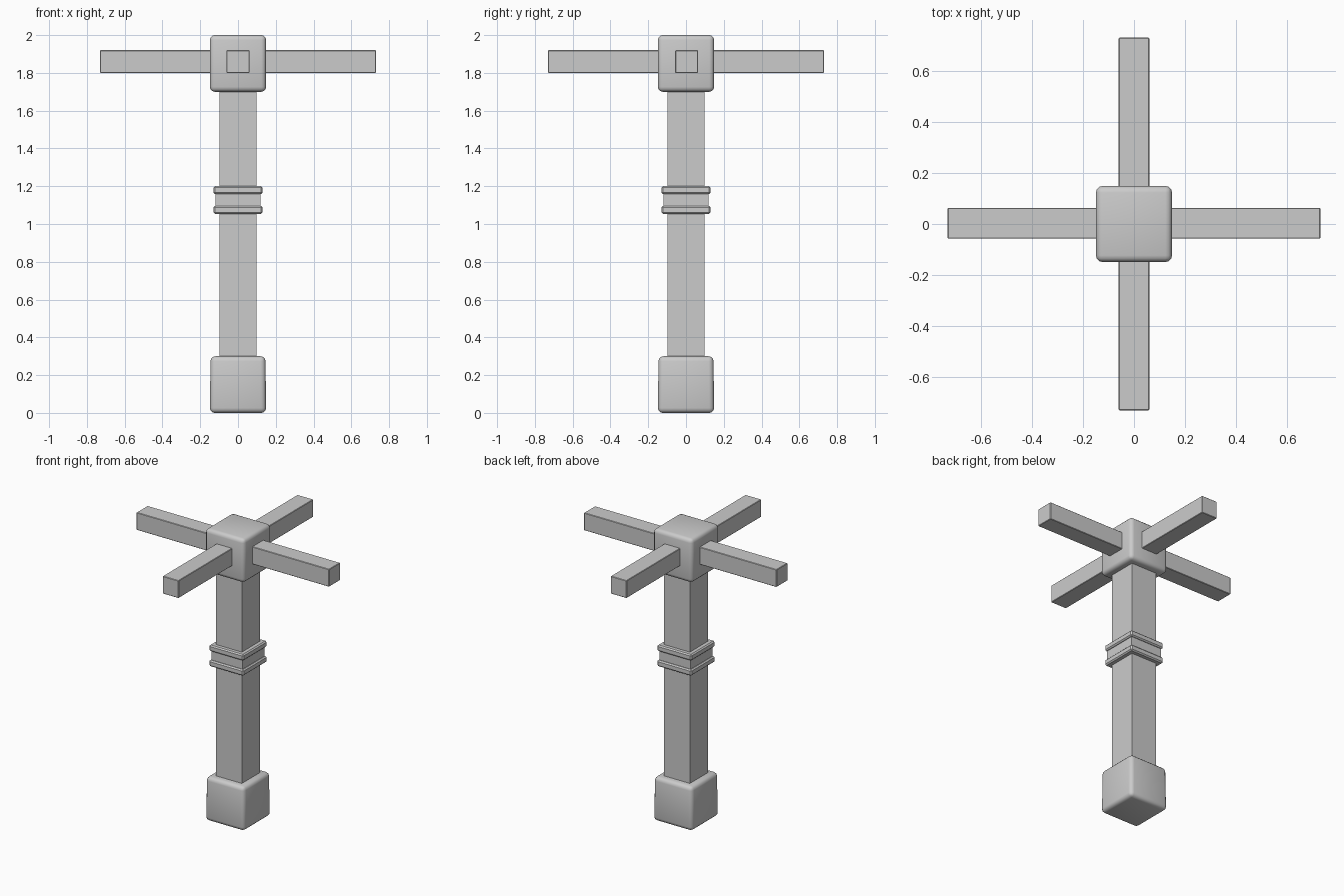
import bpy, bmesh
from mathutils import Matrix

if "Cube" in bpy.data.objects:
    bpy.data.objects.remove(bpy.data.objects["Cube"])


def block(name, size, centre, bevel=0.0, segments=1, top_scale=1.0, smooth=False):
    bm = bmesh.new()
    bmesh.ops.create_cube(bm, size=1.0)
    for v in bm.verts:
        s = top_scale if v.co.z > 0 else 1.0
        v.co = (v.co.x * size[0] * s, v.co.y * size[1] * s, v.co.z * size[2])
    if bevel:
        bmesh.ops.bevel(bm, geom=bm.edges[:], offset=bevel, segments=segments,
                        profile=0.5, affect='EDGES')
    bmesh.ops.transform(bm, matrix=Matrix.Translation(centre), verts=bm.verts)
    for f in bm.faces:
        f.smooth = smooth
    mesh = bpy.data.meshes.new(name)
    bm.to_mesh(mesh)
    bm.free()
    obj = bpy.data.objects.new(name, mesh)
    bpy.context.collection.objects.link(obj)
    return obj


# Rounded stone-like foot and head
block("foot", (0.298, 0.298, 0.3), (0, 0, 0.15), 0.026, 3, 0.975, True)
block("head", (0.298, 0.298, 0.3), (0, 0, 1.85), 0.026, 3, 1.0, True)

# Square post between them
block("post", (0.196, 0.196, 1.44), (0, 0, 1.0))

# Collar: recessed band with a chamfered rim above and below
block("collar_band", (0.236, 0.236, 0.10), (0, 0, 1.127))
for name, z in (("collar_rim_lower", 1.075), ("collar_rim_upper", 1.179)):
    block(name, (0.26, 0.26, 0.042), (0, 0, z), 0.008)

# Crossing arms through the head
block("arm_side_to_side", (1.46, 0.12, 0.12), (0, 0.003, 1.86), 0.003)
block("arm_front_to_back", (0.12, 1.46, 0.12), (0, 0, 1.86), 0.003)
